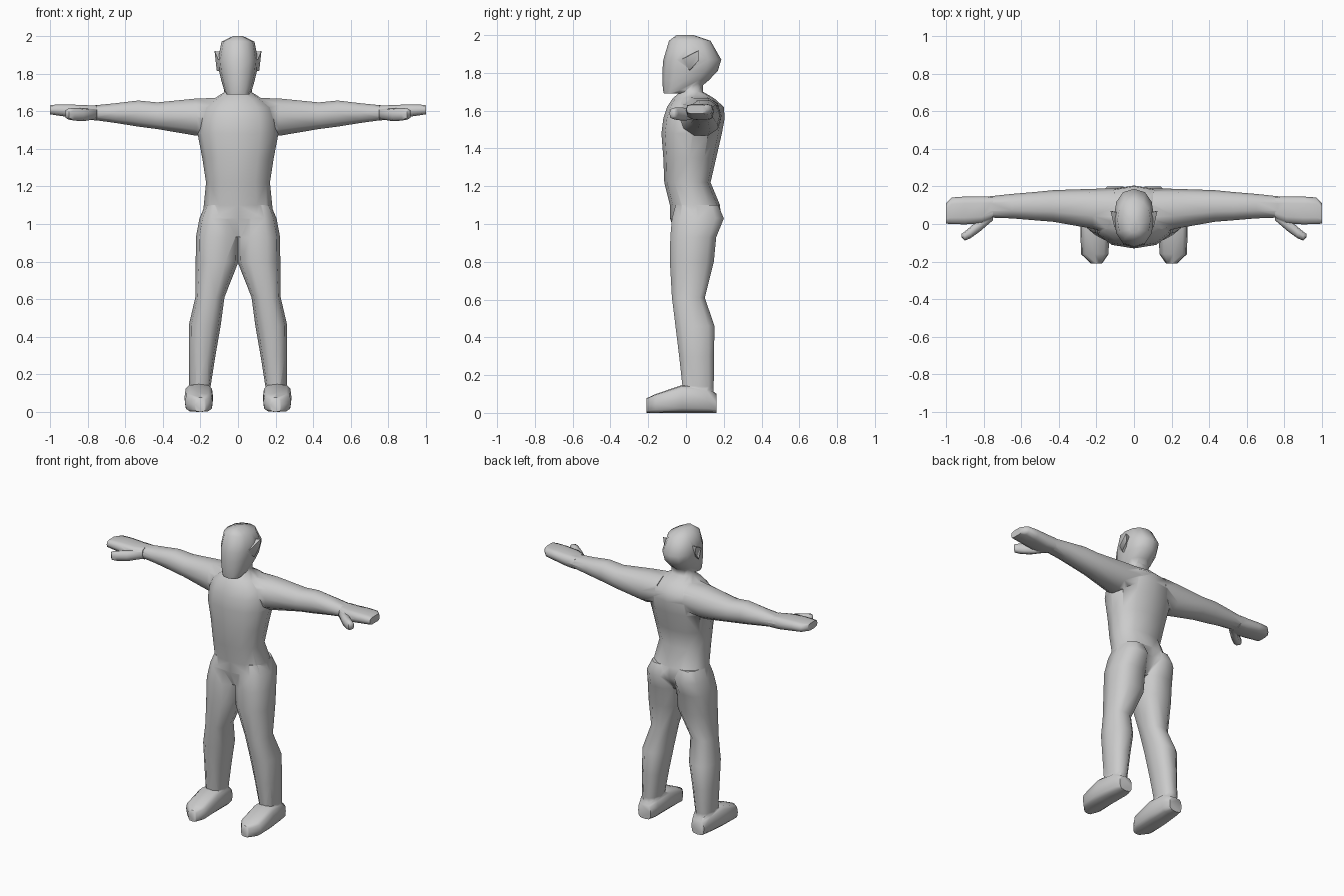
import bpy, bmesh, math

ORDER = {'X': (0, 1, 2), 'Y': (1, 0, 2), 'Z': (2, 0, 1)}


def finish(name, bm):
    bmesh.ops.recalc_face_normals(bm, faces=bm.faces[:])
    me = bpy.data.meshes.new(name)
    bm.to_mesh(me)
    bm.free()
    ob = bpy.data.objects.new(name, me)
    bpy.context.collection.objects.link(ob)
    return ob


def loft(name, axis, rows, n=10, p=2.3, side=1):
    """Rows are (position, a0, a1, b0, b1): bounds of a rounded section."""
    bm = bmesh.new()
    rings = []
    ia, ib, ic = ORDER[axis]
    for t, a0, a1, b0, b1 in rows:
        ring = []
        for i in range(n):
            ang = 2 * math.pi * i / n
            c, s = math.cos(ang), math.sin(ang)
            u = math.copysign(abs(c) ** (2 / p), c)
            v = math.copysign(abs(s) ** (2 / p), s)
            co = [0, 0, 0]
            co[ia] = t
            co[ib] = (a0 + a1) / 2 + (a1 - a0) / 2 * u
            co[ic] = (b0 + b1) / 2 + (b1 - b0) / 2 * v
            co[0] *= side
            ring.append(bm.verts.new(co))
        rings.append(ring)
    for r, q in zip(rings, rings[1:]):
        for i in range(n):
            j = (i + 1) % n
            bm.faces.new((r[i], r[j], q[j], q[i]))
    bm.faces.new(rings[0])
    bm.faces.new(rings[-1])
    return finish(name, bm)


def ear(name, side):
    bm = bmesh.new()
    for x, y, z in [(.085, -.03, 1.87), (.085, .06, 1.915), (.085, .02, 1.81),
                    (.125, .07, 1.92), (.118, .07, 1.87), (.105, -.015, 1.875),
                    (.113, .02, 1.815)]:
        bm.verts.new((side * x, y, z))
    bmesh.ops.convex_hull(bm, input=bm.verts[:])
    return finish(name, bm)


# torso and neck
body = loft("body", 'Z', [
    (.93, -.07, .07, -.05, .12), (1.03, -.19, .19, -.085, .185),
    (1.10, -.182, .182, -.085, .18), (1.22, -.17, .17, -.115, .13),
    (1.35, -.19, .19, -.12, .16), (1.48, -.215, .215, -.13, .19),
    (1.56, -.21, .21, -.12, .205), (1.62, -.19, .19, -.10, .20),
    (1.665, -.13, .13, -.07, .15), (1.70, -.075, .075, -.03, .09),
    (1.78, -.07, .07, -.02, .09)], n=12)

# head
parts = [loft("head", 'Z', [
    (1.69, -.06, .06, -.117, -.01), (1.71, -.073, .073, -.122, .06),
    (1.76, -.088, .088, -.125, .12), (1.81, -.10, .10, -.125, .168),
    (1.87, -.107, .107, -.12, .187), (1.97, -.088, .088, -.09, .13),
    (2.0, -.025, .025, -.05, .04)], n=12)]

for side, label in ((1, "left"), (-1, "right")):
    # leg
    parts.append(loft(label + "_leg", 'Z', [
        (.06, .15, .255, -.02, .145), (.14, .145, .26, -.022, .15),
        (.30, .12, .262, -.04, .152), (.46, .092, .262, -.06, .155),
        (.61, .072, .227, -.078, .103), (.80, -.003, .225, -.09, .152),
        (.93, -.006, .224, -.088, .165), (1.03, -.006, .205, -.08, .206),
        (1.10, .02, .175, -.06, .175)], p=2.5, side=side))
    # foot
    parts.append(loft(label + "_foot", 'Y', [
        (.162, .155, .25, 0, .10), (.11, .135, .268, 0, .14),
        (-.02, .132, .285, 0, .148), (-.16, .135, .282, 0, .10),
        (-.21, .17, .23, 0, .077)], n=12, p=3.5, side=side))
    # arm
    parts.append(loft(label + "_arm", 'X', [
        (.10, -.06, .19, 1.48, 1.675), (.22, -.025, .187, 1.465, 1.672),
        (.43, .012, .18, 1.502, 1.65), (.53, .02, .17, 1.515, 1.66),
        (.65, .03, .16, 1.535, 1.645), (.79, .035, .145, 1.555, 1.63)],
        side=side))
    # hand
    parts.append(loft(label + "_hand", 'X', [
        (.75, .03, .147, 1.55, 1.632), (.81, .003, .147, 1.553, 1.633),
        (.90, -.002, .146, 1.568, 1.637), (.97, 0, .141, 1.578, 1.636),
        (1.0, .002, .11, 1.583, 1.632)], p=3.5, side=side))
    # thumb
    parts.append(loft(label + "_thumb", 'X', [
        (.75, .02, .09, 1.56, 1.615), (.82, -.04, .03, 1.547, 1.615),
        (.87, -.076, -.015, 1.55, 1.617), (.90, -.088, -.04, 1.555, 1.615),
        (.918, -.07, -.053, 1.565, 1.605)], n=8, p=2.8, side=side))
    parts.append(ear(label + "_ear", side))

# fuse every part into one skin
bpy.context.view_layer.objects.active = body
for part in parts:
    mod = body.modifiers.new("fuse", 'BOOLEAN')
    mod.operation = 'UNION'
    mod.solver = 'EXACT'
    mod.object = part
    bpy.ops.object.modifier_apply(modifier=mod.name)
    bpy.data.objects.remove(part, do_unlink=True)

bpy.ops.object.select_all(action='DESELECT')
body.select_set(True)
bpy.ops.object.shade_smooth_by_angle(angle=math.radians(60))
